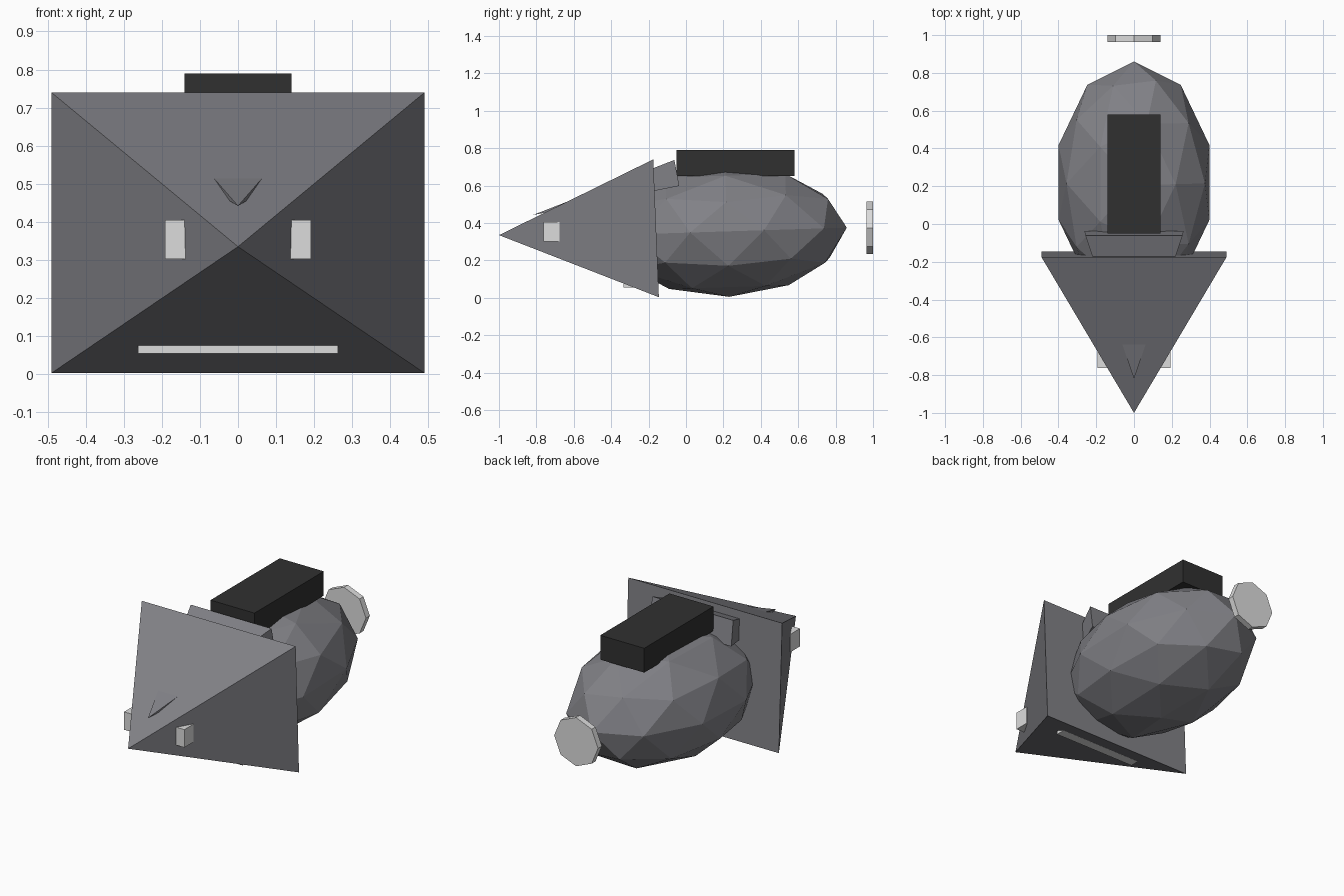
import bpy
import math

old = bpy.data.objects.get("Cube")
if old:
    bpy.data.objects.remove(old, do_unlink=True)


def material(name, rgb):
    mat = bpy.data.materials.new(name)
    mat.use_nodes = True
    mat.diffuse_color = (*rgb, 1)
    mat.node_tree.nodes["Principled BSDF"].inputs["Base Color"].default_value = (*rgb, 1)
    return mat


GREY = material("slate grey", (0.22, 0.22, 0.24))
BLACK = material("near black", (0.03, 0.03, 0.03))
LIGHT = material("light grey", (0.72, 0.72, 0.72))


def finish(obj, name, mat):
    obj.name = name
    obj.data.name = name
    obj.data.materials.append(mat)
    return obj


def box(name, mat, low, high):
    """Box between two opposite corners."""
    bpy.ops.mesh.primitive_cube_add(size=1, location=[(a + b) / 2 for a, b in zip(low, high)])
    obj = bpy.context.object
    for v in obj.data.vertices:
        v.co = [c * (b - a) for c, a, b in zip(v.co, low, high)]
    return finish(obj, name, mat)


def pyramid(name, mat, tip, top, bottom):
    """Forward-pointing pyramid; top and bottom are (half width, y, z) of the base edges."""
    (tw, ty, tz), (bw, by, bz) = top, bottom
    verts = [tip, (-tw, ty, tz), (tw, ty, tz), (bw, by, bz), (-bw, by, bz)]
    faces = [(0, 2, 1), (0, 3, 2), (0, 4, 3), (0, 1, 4), (1, 2, 3, 4)]
    mesh = bpy.data.meshes.new(name)
    mesh.from_pydata(verts, [], faces)
    obj = bpy.data.objects.new(name, mesh)
    bpy.context.collection.objects.link(obj)
    return finish(obj, name, mat)


# Faceted egg-shaped body, tipped up slightly at the back
bpy.ops.mesh.primitive_ico_sphere_add(subdivisions=2, radius=1, location=(0, 0.22, 0.355),
                                      rotation=(math.radians(1.8), 0, 0))
body = bpy.context.object
body.scale = (0.42, 0.64, 0.35)
finish(body, "body", GREY)

# Large head wedge, and the slimmer neck wedge whose tip breaks through as the nose
pyramid("head", GREY, (0, -1, 0.335), (0.49, -0.175, 0.74), (0.49, -0.145, 0.003))
pyramid("neck_and_nose", GREY, (0, -0.82, 0.442), (0.257, -0.062, 0.737), (0.263, -0.036, 0.598))

# Saddle block on the back
box("saddle", BLACK, (-0.14, -0.05, 0.65), (0.14, 0.58, 0.79))

# Eyes and mouth bar
for side, x in (("left", 0.165), ("right", -0.165)):
    box(side + "_eye", LIGHT, (x - 0.027, -0.762, 0.302), (x + 0.027, -0.677, 0.405))
box("mouth", LIGHT, (-0.263, -0.335, 0.055), (0.263, -0.28, 0.075))

# Floating eight-sided tail disc
bpy.ops.mesh.primitive_cylinder_add(vertices=8, radius=0.14, depth=0.035,
                                    location=(0, 0.982, 0.374), rotation=(math.pi / 2, 0, 0))
finish(bpy.context.object, "tail_disc", LIGHT)
